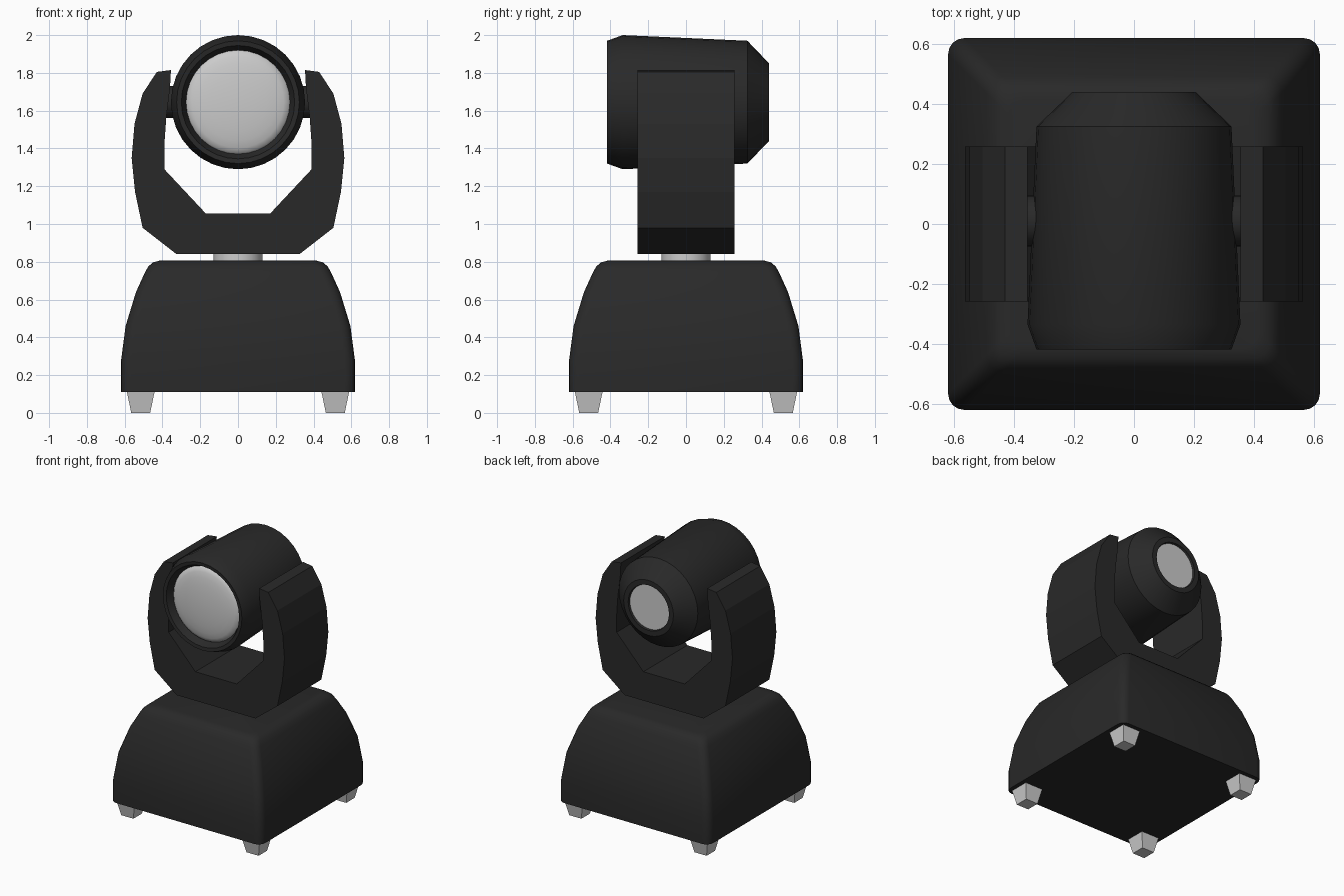
import bpy, bmesh, math

if "Cube" in bpy.data.objects:
    bpy.data.objects.remove(bpy.data.objects["Cube"])

black = bpy.data.materials.new("black_casing")
black.diffuse_color = (0.022, 0.022, 0.022, 1)
black.use_nodes = True
black.node_tree.nodes["Principled BSDF"].inputs["Base Color"].default_value = black.diffuse_color
HEAD_Z = 1.645


def finish(name, bm, mat=None, smooth=None):
    bmesh.ops.recalc_face_normals(bm, faces=bm.faces)
    mesh = bpy.data.meshes.new(name)
    bm.to_mesh(mesh)
    bm.free()
    ob = bpy.data.objects.new(name, mesh)
    bpy.context.collection.objects.link(ob)
    if mat:
        mesh.materials.append(mat)
    if smooth:
        bpy.ops.object.select_all(action='DESELECT')
        ob.select_set(True)
        bpy.context.view_layer.objects.active = ob
        bpy.ops.object.shade_smooth_by_angle(angle=math.radians(smooth))
    return ob


def loft(name, rings, mat=None, smooth=None, cap_start=True, cap_end=True):
    bm = bmesh.new()
    loops = [[bm.verts.new(p) for p in ring] for ring in rings]
    for a, b in zip(loops, loops[1:]):
        for i in range(len(a)):
            j = (i + 1) % len(a)
            bm.faces.new((a[i], a[j], b[j], b[i]))
    if cap_start:
        bm.faces.new(loops[0])
    if cap_end:
        bm.faces.new(loops[-1])
    return finish(name, bm, mat, smooth)


def rounded_square(half, radius, z, steps=4):
    pts = []
    for k in range(4):
        mid = math.radians(45 + 90 * k)
        cx = math.copysign(half - radius, math.cos(mid))
        cy = math.copysign(half - radius, math.sin(mid))
        for s in range(steps + 1):
            a = math.radians(90 * (k + s / steps))
            pts.append((cx + radius * math.cos(a), cy + radius * math.sin(a), z))
    return pts


def circle(r, y, n=32):
    return [(r * math.cos(2 * math.pi * i / n), y,
             HEAD_Z + r * math.sin(2 * math.pi * i / n)) for i in range(n)]


def cylinder(name, r, depth, loc, axis='Z', mat=None):
    bpy.ops.mesh.primitive_cylinder_add(
        vertices=32, radius=r, depth=depth, location=loc,
        rotation=(0, math.pi / 2 if axis == 'X' else 0, 0))
    ob = bpy.context.object
    ob.name = name
    if mat:
        ob.data.materials.append(mat)
    bpy.ops.object.shade_smooth_by_angle()


# Base housing: curved, tapering rounded square
base = [(0.62, 0.11), (0.62, 0.27), (0.595, 0.46), (0.54, 0.64),
        (0.492, 0.745), (0.475, 0.775), (0.45, 0.797), (0.415, 0.806)]
loft("base", [rounded_square(h, 0.055, z) for h, z in base], black, 40)

# Tapered square feet
for sx in (-1, 1):
    for sy in (-1, 1):
        rings = [[(sx * 0.515 + dx * h, sy * 0.515 + dy * h, z)
                  for dx, dy in ((-1, -1), (1, -1), (1, 1), (-1, 1))]
                 for h, z in ((0.05, 0.0), (0.074, 0.115))]
        loft("foot", rings)

# Turning neck
cylinder("neck", 0.13, 0.09, (0, 0, 0.825))

# Yoke: half profile mirrored, then extruded along y
half = [(0.325, 0.84), (0.505, 0.98), (0.545, 1.17), (0.563, 1.35),
        (0.548, 1.53), (0.505, 1.69), (0.43, 1.805), (0.355, 1.815),
        (0.36, 1.72), (0.38, 1.56), (0.39, 1.42), (0.39, 1.29), (0.17, 1.055)]
outline = half + [(-x, z) for x, z in reversed(half)]
loft("yoke", [[(x, y, z) for x, z in outline] for y in (-0.258, 0.258)], black)

# Tilt pivots between head and yoke
for sx in (-1, 1):
    cylinder("pivot", 0.085, 0.12, (sx * 0.345, 0.01, HEAD_Z), 'X', black)

# Head shell with recessed front and rear openings
shell = [(0.275, -0.365), (0.3, -0.415), (0.325, -0.418), (0.355, -0.335),
         (0.325, 0.325), (0.205, 0.44), (0.168, 0.44), (0.164, 0.425)]
loft("head", [circle(r, y) for r, y in shell], black, 25, False, False)

# Domed front lens and flat rear panel
lens = [(0.275 * math.sin(a), -0.365 - 0.045 * math.cos(a))
        for a in (math.radians(90 - 14 * i) for i in range(7))]
loft("lens", [circle(r, y) for r, y in lens], None, 60, False, True)
bm = bmesh.new()
bm.faces.new([bm.verts.new(p) for p in reversed(circle(0.164, 0.425))])
back = finish("rear_panel", bm)
